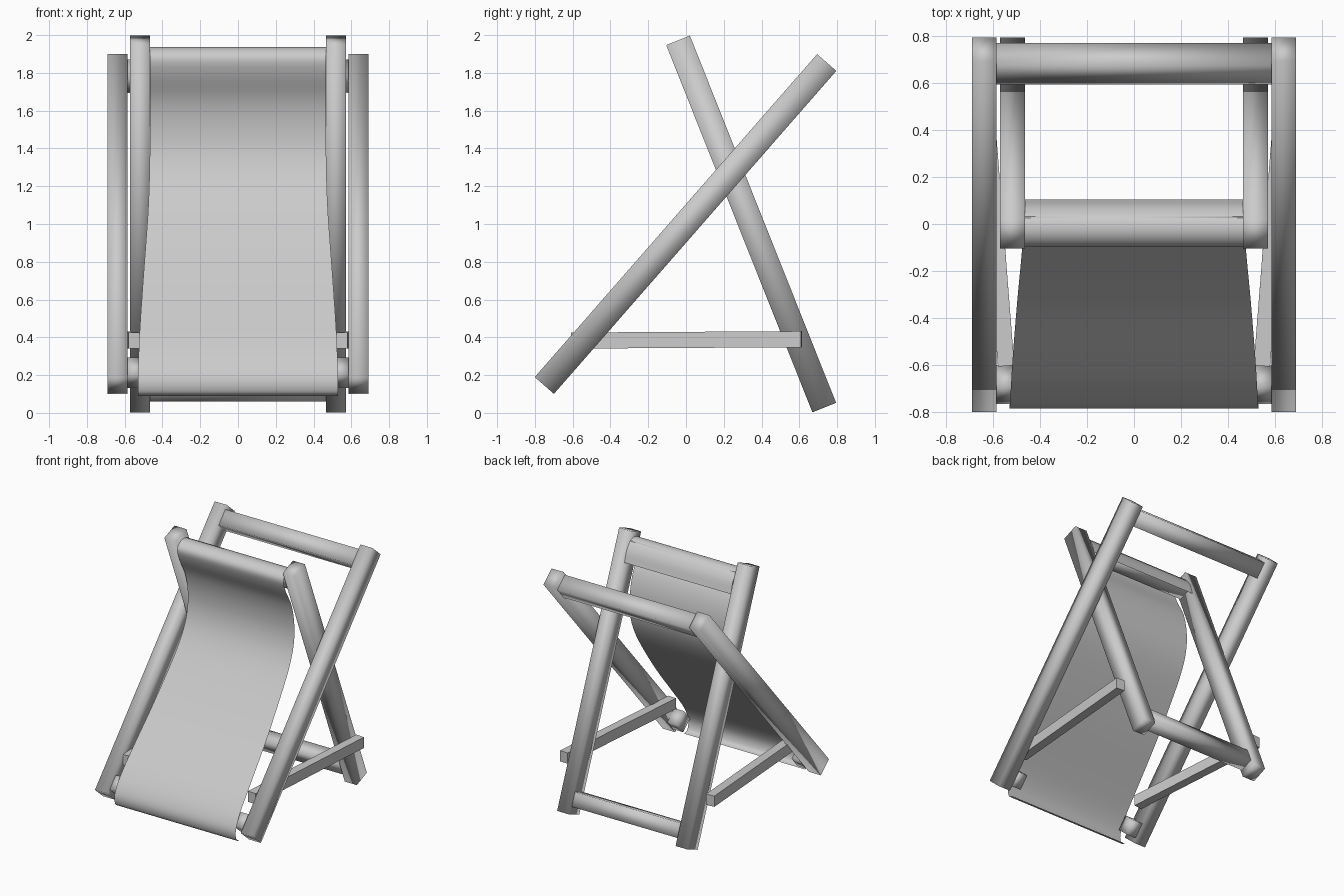
import bpy, bmesh
from mathutils import Vector, Matrix

if "Cube" in bpy.data.objects:
    bpy.data.objects.remove(bpy.data.objects["Cube"])


def beam(name, a, b, width, depth, smooth=True):
    """Rectangular bar from a to b; width is measured sideways from the bar."""
    a, b = Vector(a), Vector(b)
    d = (b - a).normalized()
    ref = Vector((1, 0, 0)) if abs(d.x) < 0.9 else Vector((0, 0, 1))
    u = (ref - d * ref.dot(d)).normalized()
    v = d.cross(u)
    rot = Matrix((u, v, d)).transposed().to_4x4()
    bm = bmesh.new()
    bmesh.ops.create_cube(bm, size=1)
    bmesh.ops.scale(bm, vec=(width, depth, (b - a).length), verts=bm.verts)
    bmesh.ops.transform(bm, matrix=Matrix.Translation((a + b) / 2) @ rot, verts=bm.verts)
    return finish(name, bm, smooth)


def finish(name, bm, smooth):
    bmesh.ops.recalc_face_normals(bm, faces=bm.faces)
    for f in bm.faces:
        f.smooth = smooth
    me = bpy.data.meshes.new(name)
    bm.to_mesh(me)
    bm.free()
    ob = bpy.data.objects.new(name, me)
    bpy.context.collection.objects.link(ob)
    return ob


def crossbar(name, x0, x1, y, z, size, direction):
    """Square bar along x, turned to line up with the leg direction (y, z)."""
    d = Vector((0, direction[0], direction[1])).normalized()
    n = Vector((0, -d.z, d.y))
    bm = bmesh.new()
    rings = []
    for x in (x0, x1):
        c = Vector((x, y, z))
        rings.append([bm.verts.new(c + (d * i + n * j) * size / 2)
                      for i, j in ((-1, -1), (1, -1), (1, 1), (-1, 1))])
    p, q = rings
    for i in range(4):
        k = (i + 1) % 4
        bm.faces.new((p[i], p[k], q[k], q[i]))
    bm.faces.new(p)
    bm.faces.new(q)
    return finish(name, bm, True)


outer_dir = (1.495, 1.71)
inner_dir = (0.772, -1.943)

# Legs, bottom stubs and side braces on both sides
for side, s in (("right", 1), ("left", -1)):
    beam(f"outer_leg_{side}", (s * .6375, -.75, .145), (s * .6375, .745, 1.855), .105, .135)
    beam(f"inner_leg_{side}", (s * .518, .732, .028), (s * .518, -.042, 1.972), .105, .135)
    beam(f"side_brace_{side}", (s * .545, -.605, .383), (s * .64, .612, .39), .07, .085, False)
    crossbar(f"front_rail_stub_{side}", s * .5, s * .59, -.685, .212, .115, outer_dir)

# Cross bars
crossbar("outer_top_rail", -.59, .59, .683, 1.782, .125, outer_dir)
crossbar("inner_bottom_rail", -.47, .47, .69, .132, .11, inner_dir)
crossbar("inner_top_rail", -.47, .47, .0, 1.86, .105, inner_dir)

# Fabric sling: (y, z, half width) from the flap behind the top rail to the front
path = [(.105, 1.78, .465), (.075, 1.87, .465), (.02, 1.93, .465), (-.05, 1.93, .465),
        (-.095, 1.88, .465), (-.07, 1.79, .465), (0, 1.66, .465), (.035, 1.52, .465),
        (.035, 1.37, .467), (-.01, 1.22, .47), (-.12, 1.04, .478), (-.345, .75, .499),
        (-.57, .49, .517), (-.72, .31, .526), (-.783, .19, .53), (-.775, .11, .53),
        (-.735, .09, .53)]
pts = [Vector(p) for p in path]
pts = [2 * pts[0] - pts[1]] + pts + [2 * pts[-1] - pts[-2]]
curve = []
for i in range(1, len(pts) - 2):
    p0, p1, p2, p3 = pts[i - 1:i + 3]
    for k in range(4):
        t = k / 4
        curve.append(.5 * (2 * p1 + (p2 - p0) * t + (2 * p0 - 5 * p1 + 4 * p2 - p3) * t ** 2
                           + (3 * p1 - p0 - 3 * p2 + p3) * t ** 3))
curve.append(pts[-2])
bm = bmesh.new()
rows = [[bm.verts.new((f * c.z, c.x, c.y)) for f in (-1, 1)] for c in curve]
for r, q in zip(rows, rows[1:]):
    bm.faces.new((r[0], q[0], q[1], r[1]))
finish("fabric_sling", bm, True)
